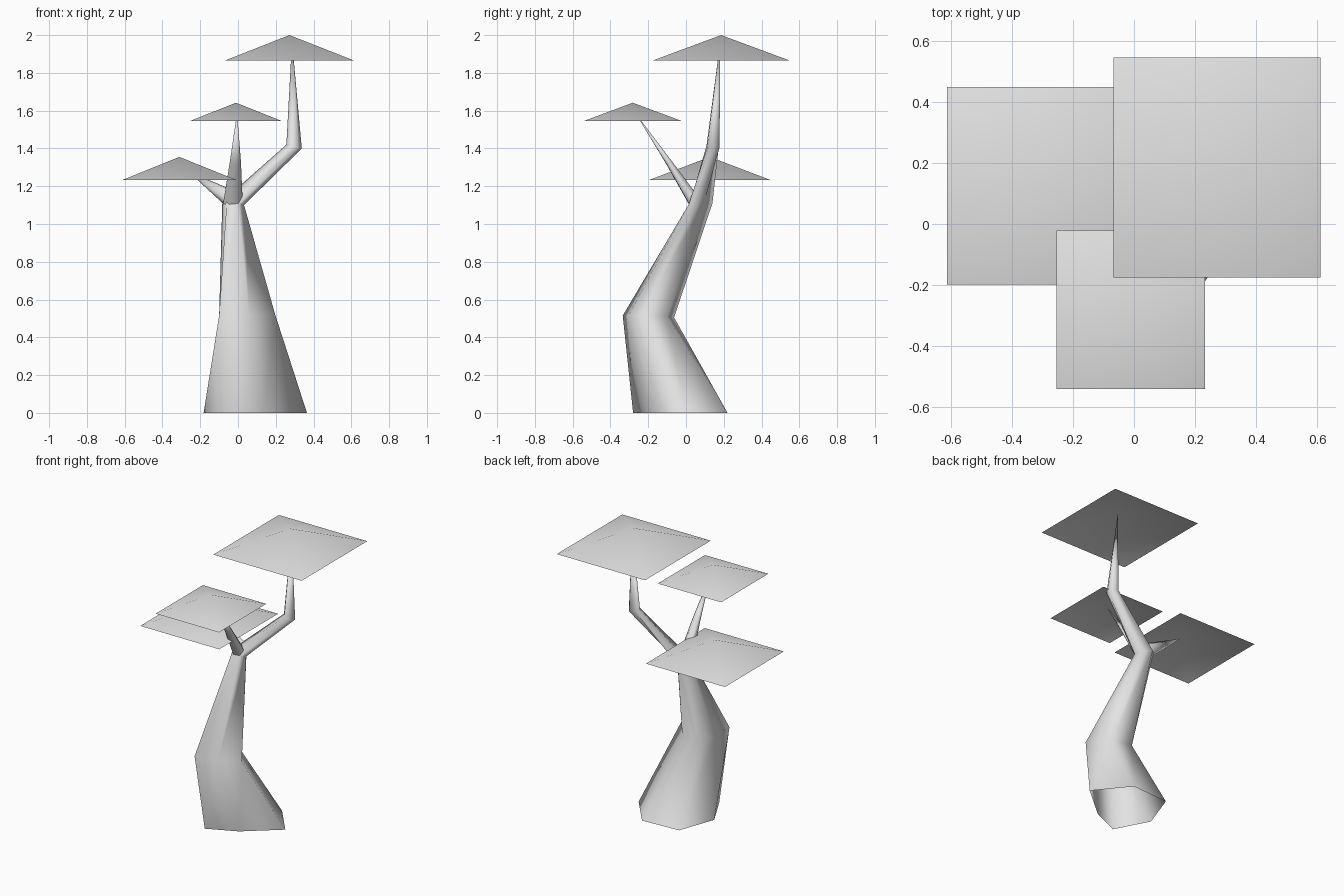
import bpy, bmesh
from math import cos, sin, radians
from mathutils import Vector

if "Cube" in bpy.data.objects:
    bpy.data.objects.remove(bpy.data.objects["Cube"])

grey = bpy.data.materials.new("plain light grey")
grey.use_nodes = True
grey.diffuse_color = (0.77, 0.77, 0.77, 1)
grey.node_tree.nodes["Principled BSDF"].inputs["Base Color"].default_value = (0.77, 0.77, 0.77, 1)


def finish(bm, name):
    bmesh.ops.recalc_face_normals(bm, faces=bm.faces)
    for f in bm.faces:
        f.smooth = True
    mesh = bpy.data.meshes.new(name)
    bm.to_mesh(mesh)
    bm.free()
    mesh.materials.append(grey)
    obj = bpy.data.objects.new(name, mesh)
    bpy.context.collection.objects.link(obj)
    return obj


def ring(center, rx, ry, tilt=(0, 0), sides=6, start=5):
    """Ring of points; tilt is the rise per unit of x and y."""
    pts = []
    for i in range(sides):
        a = radians(start + i * 360 / sides)
        x, y = rx * cos(a), ry * sin(a)
        pts.append(Vector(center) + Vector((x, y, x * tilt[0] + y * tilt[1])))
    return pts


def limb(name, rings, tip):
    """Loft an open-ended limb through rings to a pointed tip."""
    bm = bmesh.new()
    loops = [[bm.verts.new(p) for p in r] for r in rings]
    end = bm.verts.new(tip)
    n = len(loops[0])
    for i in range(n):
        j = (i + 1) % n
        for lo, hi in zip(loops, loops[1:]):
            bm.faces.new((lo[i], lo[j], hi[j], hi[i]))
        bm.faces.new((loops[-1][i], loops[-1][j], end))
    return finish(bm, name)


def canopy(name, x0, x1, y0, y1, z0, z1):
    """Open, shallow four-sided pyramid of foliage."""
    bm = bmesh.new()
    base = [bm.verts.new((x, y, z0)) for x, y in ((x0, y0), (x1, y0), (x1, y1), (x0, y1))]
    apex = bm.verts.new(((x0 + x1) / 2, (y0 + y1) / 2, z1))
    for i in range(4):
        bm.faces.new((base[i], base[(i + 1) % 4], apex))
    return finish(bm, name)


# Trunk with its bend, running on into the tall branch
foot = [(.365, 0, 0), (.185, .22, 0), (-.09, .205, 0),
        (-.182, -.05, 0), (-.06, -.28, 0), (.14, -.19, 0)]
bend = [(.197, -.24, .52), (.1, -.1, .51), (-.035, -.063, .505),
        (-.1, -.19, .51), (-.1, -.335, .515), (.06, -.305, .515)]
fork = [(.032, .045, 1.1), (0, .095, 1.11), (-.035, .14, 1.11),
        (-.083, .09, 1.12), (-.06, .022, 1.115), (0, .015, 1.105)]
limb("trunk", [
    foot, bend, fork,
    ring((.297, .143, 1.41), .041, .038, (-.25, 0)),
], (.286, .182, 1.97))

# Front branch, wide and thin, rooted in the fork
limb("front_branch", [
    ring((-.027, .05, 1.11), .052, .03, (0, .7)),
    ring((-.014, -.09, 1.325), .03, .015, (0, .7)),
], (-.005, -.27, 1.59))

# Side branch
limb("right_branch", [
    ring((-.045, .085, 1.14), .03, .025, (1.2, 0)),
], (-.26, .145, 1.275))

# Foliage
canopy("tall_canopy", -.068, .613, -.175, .547, 1.866, 2.0)
canopy("front_canopy", -.255, .233, -.542, -.022, 1.545, 1.642)
canopy("right_canopy", -.615, -.006, -.198, .45, 1.232, 1.355)
